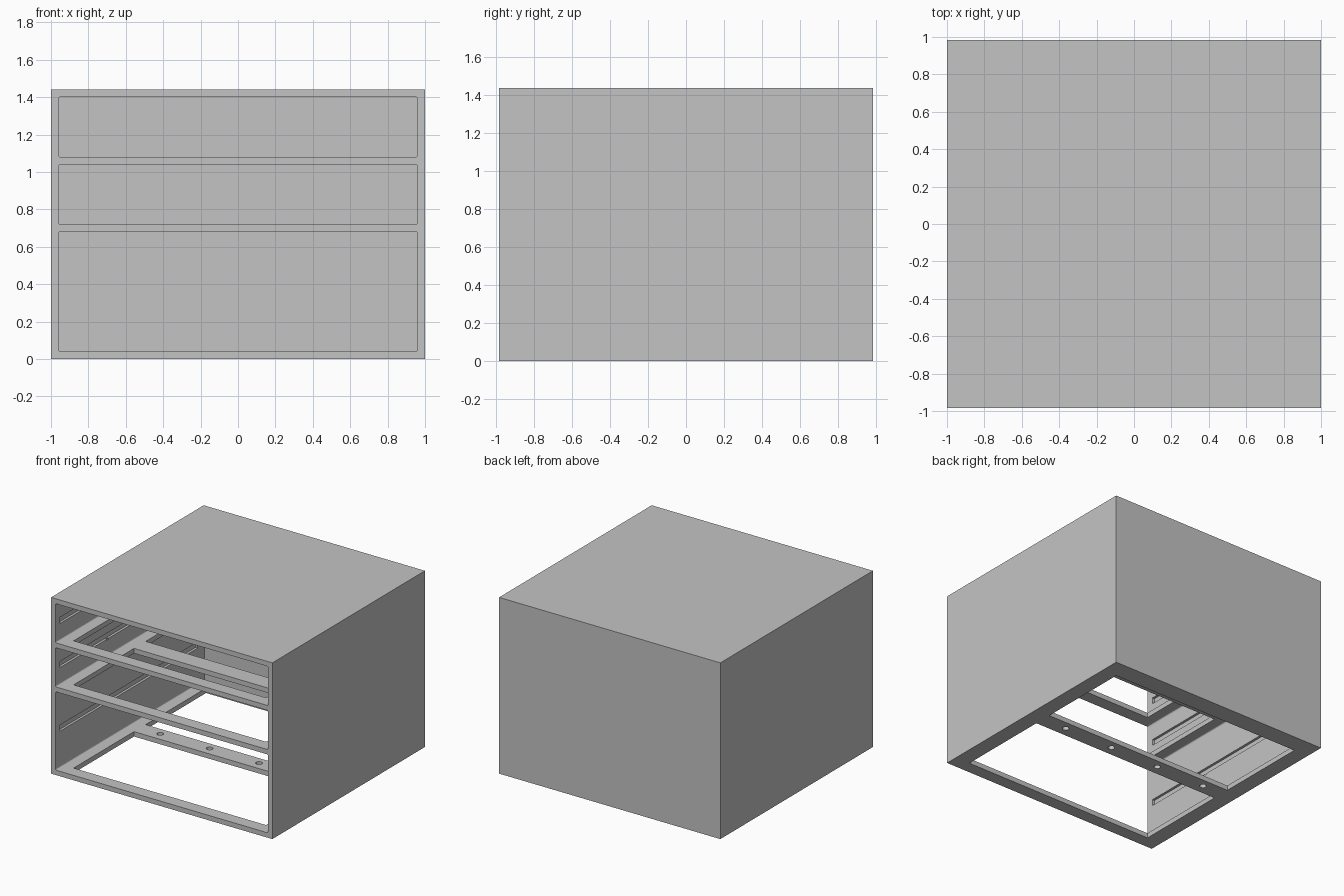
import bpy
import bmesh
from mathutils import Matrix, Vector

cube = bpy.data.objects.get("Cube")
if cube:
    bpy.data.objects.remove(cube, do_unlink=True)

grey = bpy.data.materials.new("light_grey")
grey.use_nodes = True
grey.diffuse_color = (0.55, 0.55, 0.55, 1)
grey.node_tree.nodes["Principled BSDF"].inputs["Base Color"].default_value = (0.55, 0.55, 0.55, 1)


def finish(name, bm):
    mesh = bpy.data.meshes.new(name)
    bm.to_mesh(mesh)
    bm.free()
    mesh.materials.append(grey)
    obj = bpy.data.objects.new(name, mesh)
    bpy.context.collection.objects.link(obj)
    return obj


def box(name, x, y, z, bevel=0):
    """Box from three (low, high) ranges; bevel rounds the edges along y."""
    bm = bmesh.new()
    bmesh.ops.create_cube(bm, size=1)
    for v in bm.verts:
        v.co = Vector([lo + (c + 0.5) * (hi - lo) for c, (lo, hi) in zip(v.co, (x, y, z))])
    if bevel:
        edges = [e for e in bm.edges if abs(e.verts[0].co.y - e.verts[1].co.y) > 0.1]
        bmesh.ops.bevel(bm, geom=edges, offset=bevel, segments=3, profile=0.5, affect='EDGES')
    return finish(name, bm)


def peg(name, x, y, radius):
    bm = bmesh.new()
    bmesh.ops.create_cone(bm, cap_ends=True, segments=24, radius1=radius, radius2=radius,
                          depth=0.3, matrix=Matrix.Translation((x, y, 0)))
    return finish(name, bm)


# Outer cabinet block
cabinet = box("cabinet", (-1, 1), (-0.985, 0.985), (0, 1.44))
cutters = []

# Drawer bays, each with a runner groove in both side walls
for low, high in ((0.04, 0.68), (0.72, 1.04), (1.08, 1.40)):
    mid = (low + high) / 2
    cutters.append(box("drawer_bay", (-0.96, 0.96), (-1.1, 0.94), (low, high), 0.01))
    cutters.append(box("runner_groove", (-0.98, 0.98), (-0.93, 0.85), (mid - 0.025, mid + 0.025)))
    cutters.append(box("runner_notch", (-0.97, 0.97), (-0.325, -0.3), (mid - 0.033, mid)))

# Front and rear windows through the floor and both shelves
for low, high in ((-0.88, -0.10), (0.05, 0.83)):
    cutters.append(box("shelf_window", (-0.87, 0.87), (low, high), (-0.1, 1.2)))

# Screw holes along the floor crossbar
for i in range(4):
    cutters.append(peg("screw_hole", -0.69 + 0.447 * i, -0.02, 0.025))

# Carve the cabinet, then drop the cutters
for cutter in cutters:
    cutter.hide_render = True
    mod = cabinet.modifiers.new(cutter.name, 'BOOLEAN')
    mod.operation = 'DIFFERENCE'
    mod.solver = 'EXACT'
    mod.object = cutter

bpy.context.view_layer.update()
graph = bpy.context.evaluated_depsgraph_get()
carved = bpy.data.meshes.new_from_object(cabinet.evaluated_get(graph))
cabinet.modifiers.clear()
cabinet.data = carved
carved.materials.clear()
carved.materials.append(grey)
for poly in carved.polygons:
    poly.material_index = 0
for cutter in cutters:
    bpy.data.objects.remove(cutter, do_unlink=True)
